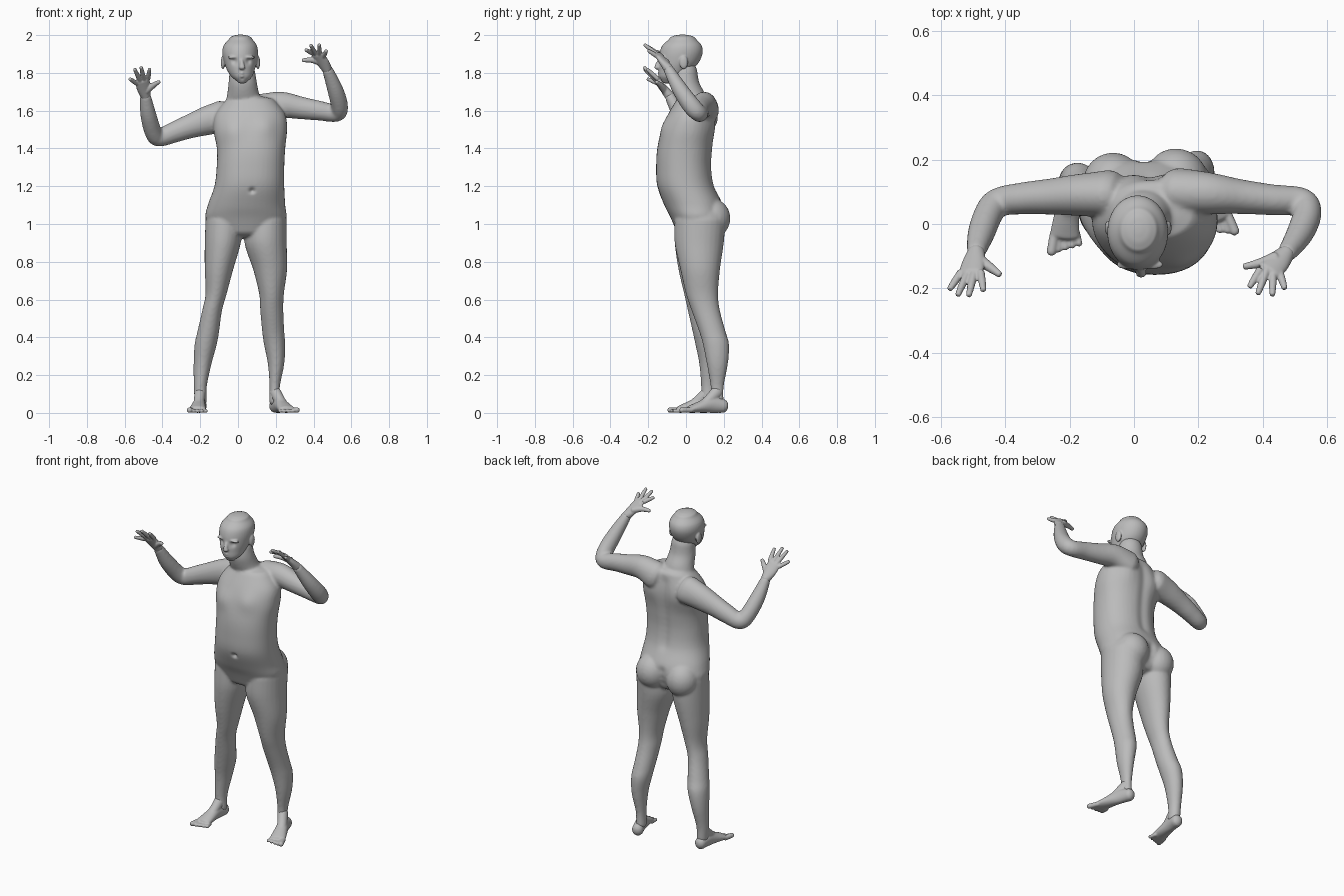
import bpy
import bmesh
from math import sin, cos, pi, exp
from mathutils import Vector, Matrix

cube = bpy.data.objects.get("Cube")
if cube:
    bpy.data.objects.remove(cube)

grey = bpy.data.materials.new("plain grey")
grey.use_nodes = True
COLOUR = (0.5, 0.5, 0.5, 1)
grey.diffuse_color = COLOUR
grey.node_tree.nodes["Principled BSDF"].inputs["Base Color"].default_value = COLOUR

X, Y, Z = Vector((1, 0, 0)), Vector((0, 1, 0)), Vector((0, 0, 1))


def smooth_path(stations, steps=5):
    """Catmull-Rom interpolation of positions and radii."""
    p = [Vector(s) for s in stations]
    p = [p[0]] + p + [p[-1]]
    out = []
    for a, b, c, d in zip(p, p[1:], p[2:], p[3:]):
        for k in range(steps):
            t = k / steps
            out.append(0.5 * (2 * b + (c - a) * t + (2 * a - 5 * b + 4 * c - d) * t * t
                              + (3 * b - a - 3 * c + d) * t ** 3))
    return out + [p[-1]]


def tube(bm, stations, side=X, level=False, cap=0.8, power=1.0, sides=28):
    """Loft oval sections (x, y, z, half width, half depth) with domed ends."""
    path = smooth_path(stations)
    spots = [Vector(s[:3]) for s in path]
    rings = []
    for i, s in enumerate(path):
        t = Z if level else (spots[min(i + 1, len(path) - 1)] - spots[max(i - 1, 0)]).normalized()
        if level and stations[0][2] > stations[-1][2]:
            t = -Z
        b = t.cross(side).normalized()
        a = b.cross(t)
        dome = cap * min(s[3], s[4])
        ring = (spots[i], a * s[3], b * s[4])
        ends = [(spots[i] + t * dome * sin(q), ring[1] * cos(q), ring[2] * cos(q)) for q in (0.5, 1.0, 1.4)]
        starts = [(spots[i] - t * dome * sin(q), ring[1] * cos(q), ring[2] * cos(q)) for q in (1.4, 1.0, 0.5)]
        rings += (starts if i == 0 else []) + [ring] + (ends if i == len(path) - 1 else [])

    def bend(v):
        return (1 if v > 0 else -1) * abs(v) ** power

    loops = [[bm.verts.new(c + a * bend(cos(2 * pi * k / sides)) + b * bend(sin(2 * pi * k / sides)))
              for k in range(sides)] for c, a, b in rings]
    faces = [bm.faces.new((p[k], p[(k + 1) % sides], q[(k + 1) % sides], q[k]))
             for p, q in zip(loops, loops[1:]) for k in range(sides)]
    faces += [bm.faces.new(loops[0][::-1]), bm.faces.new(loops[-1])]
    bmesh.ops.recalc_face_normals(bm, faces=faces)


def extents(bm, rows, **kw):
    """Upright loft from rows of (left x, right x, front y, back y, height)."""
    tube(bm, [((a + b) / 2, (c + d) / 2, z, (b - a) / 2, (d - c) / 2) for a, b, c, d, z in rows],
         level=True, **kw)


def bulge(bm, centre, size):
    bmesh.ops.create_uvsphere(bm, u_segments=24, v_segments=16, radius=1,
                              matrix=Matrix.LocRotScale(Vector(centre), None, Vector(size)))


def finish(name, bm, voxel, relax, sculpt=()):
    """Fuse the overlapping forms into one skin, relax it and press in details."""
    mesh = bpy.data.meshes.new(name)
    bm.to_mesh(mesh)
    bm.free()
    obj = bpy.data.objects.new(name, mesh)
    bpy.context.collection.objects.link(obj)
    fuse = obj.modifiers.new("fuse", 'REMESH')
    fuse.mode = 'VOXEL'
    fuse.voxel_size = voxel
    soft = obj.modifiers.new("relax", 'SMOOTH')
    soft.factor, soft.iterations = 0.5, relax
    graph = bpy.context.evaluated_depsgraph_get()
    skin = bpy.data.meshes.new_from_object(obj.evaluated_get(graph))
    obj.modifiers.clear()
    obj.data = skin
    skin.name = name
    for centre, radius, push in sculpt:
        centre = Vector(centre)
        for v in skin.vertices:
            d = (v.co - centre).length / radius
            if d < 3:
                v.co += Y * push * exp(-d * d)
    skin.materials.clear()
    skin.materials.append(grey)
    skin.shade_smooth()


# torso and neck
body = bmesh.new()
extents(body, [(-.13, .21, -.05, .17, .96), (-.172, .255, -.08, .2, 1.03), (-.16, .25, -.115, .195, 1.1),
               (-.125, .245, -.152, .15, 1.2), (-.113, .245, -.158, .135, 1.3), (-.112, .25, -.152, .14, 1.4),
               (-.13, .26, -.128, .15, 1.5), (-.12, .25, -.095, .148, 1.58), (-.07, .2, -.055, .135, 1.65)],
        cap=0.3, power=0.9, sides=40)
extents(body, [(-.07, .14, -.03, .12, 1.62), (-.057, .112, -.06, .1, 1.69), (-.05, .1, -.075, .07, 1.75),
               (-.045, .09, -.07, .06, 1.81)])
# buttocks
bulge(body, (-.065, .125, 1.02), (.095, .097, .105))
bulge(body, (.13, .135, 1.03), (.1, .1, .105))
# legs
extents(body, [(-.172, .03, -.06, .19, 1.02), (-.176, .015, -.06, .185, .9), (-.176, -.025, -.04, .165, .76),
               (-.172, -.06, -.01, .145, .63), (-.19, -.085, .01, .145, .54), (-.215, -.1, .035, .17, .43),
               (-.23, -.113, .05, .19, .36), (-.235, -.14, .07, .185, .26), (-.234, -.165, .08, .16, .14),
               (-.23, -.165, .08, .155, .06)])
extents(body, [(.05, .258, -.06, .21, 1.02), (.035, .258, -.06, .2, .9), (.08, .26, -.03, .18, .76),
               (.112, .243, 0, .17, .63), (.118, .24, .03, .18, .54), (.128, .245, .07, .21, .43),
               (.138, .25, .09, .228, .36), (.158, .245, .11, .222, .26), (.167, .222, .13, .2, .14),
               (.165, .22, .13, .2, .06)])
# arms
tube(body, [(.13, .1, 1.61, .08, .07), (.23, .095, 1.63, .07, .065), (.33, .085, 1.615, .06, .054),
            (.43, .075, 1.6, .052, .048), (.52, .068, 1.587, .046, .045), (.537, .03, 1.625, .048, .045),
            (.515, -.03, 1.71, .042, .042), (.475, -.09, 1.815, .028, .03)], side=Z)
tube(body, [(-.08, .09, 1.57, .085, .07), (-.17, .09, 1.545, .076, .065), (-.26, .085, 1.515, .063, .056),
            (-.34, .08, 1.485, .055, .05), (-.42, .068, 1.457, .047, .045), (-.45, .035, 1.49, .047, .045),
            (-.475, -.03, 1.58, .042, .042), (-.49, -.085, 1.675, .028, .03)], side=Z)
# navel, breast muscles, spine and seat grooves
marks = [((.075, -.15, 1.175), .014, .02), ((-.03, -.12, 1.5), .06, -.012), ((.15, -.12, 1.52), .06, -.012),
         ((-.05, .15, 1.53), .07, .012), ((.16, .15, 1.54), .07, .012)]
marks += [((.05, .14, 1.2 + .04 * i), .03, -.007) for i in range(11)]
marks += [((.033, .2, .95 + .04 * i), .025, -.01) for i in range(4)]
finish("body", body, .008, 6, marks)

# head, nose, brow, ears
head = bmesh.new()
extents(head, [(-.005, .05, -.128, -.07, 1.755), (-.035, .075, -.142, -.02, 1.78), (-.058, .088, -.145, .03, 1.815),
               (-.073, .1, -.144, .068, 1.855), (-.083, .106, -.14, .088, 1.905), (-.076, .1, -.125, .083, 1.945),
               (-.05, .078, -.092, .056, 1.976)], cap=0.42, sides=40)
tube(head, [(.018, -.136, 1.87, .01, .01), (.021, -.15, 1.845, .012, .012), (.022, -.153, 1.828, .018, .014)])
bulge(head, (-.02, -.126, 1.882), (.035, .016, .009))
bulge(head, (.057, -.126, 1.882), (.035, .016, .009))
for ear_x in (-.08, .106):
    bulge(head, (ear_x, -.012, 1.855), (.011, .023, .036))
finish("head", head, .005, 4,
       [((-.018, -.135, 1.862), .016, .011), ((.058, -.135, 1.862), .016, .011),
        ((.022, -.145, 1.797), .008, -.006), ((.022, -.145, 1.781), .008, -.006),
        ((.022, -.145, 1.789), .004, .004), ((.022, -.14, 1.768), .008, .004)])


def hand(name, wrist, index, little, tips, thumb):
    bm = bmesh.new()
    wrist, index, little = Vector(wrist), Vector(index), Vector(little)
    across = (index - little).normalized()
    knuckles = (index + little) / 2
    tube(bm, [(*wrist, .027, .026), (*wrist.lerp(knuckles, .5), .037, .02), (*knuckles, .039, .015)],
         side=across)
    for i, tip in enumerate(tips):
        base, tip = index.lerp(little, i / 3), Vector(tip)
        tube(bm, [(*base, .0125, .0125), (*base.lerp(tip, .55), .0118, .0118), (*tip, .009, .009)],
             side=across, cap=0.4, sides=12)
    tube(bm, [(*p, r, r) for p, r in zip(thumb, (.02, .015, .01))], side=Z, cap=0.5, sides=14)
    finish(name, bm, .004, 2)


hand("left_hand", (.472, -.092, 1.82), (.392, -.142, 1.905), (.452, -.148, 1.885),
     [(.359, -.195, 1.922), (.385, -.216, 1.947), (.43, -.22, 1.95), (.468, -.2, 1.918)],
     [(.44, -.105, 1.855), (.39, -.122, 1.868), (.343, -.132, 1.866)])
hand("right_hand", (-.49, -.088, 1.68), (-.476, -.15, 1.768), (-.537, -.15, 1.745),
     [(-.468, -.206, 1.82), (-.513, -.222, 1.83), (-.547, -.22, 1.82), (-.573, -.203, 1.768)],
     [(-.485, -.11, 1.705), (-.447, -.135, 1.735), (-.417, -.157, 1.753)])


def foot(name, heel, toe, inner, ankle):
    """Sole from heel to ball, instep up to the ankle, and five toes."""
    bm = bmesh.new()
    heel, toe = Vector(heel), Vector(toe)
    ahead = (toe - heel).normalized()
    across = Z.cross(ahead) * inner
    sole = [(.12, .036, .033, .036), (.35, .042, .033, .042), (.58, .03, .04, .03), (.76, .019, .046, .019)]
    tube(bm, [(*(heel.lerp(toe, f) + Z * z), a, b) for f, z, a, b in sole], side=across)
    tube(bm, [(*ankle, .03, .035), (*(heel.lerp(toe, .45) + Z * .055), .028, .026),
              (*(heel.lerp(toe, .68) + Z * .025), .03, .018)], side=across)
    for i in range(5):
        r = .015 if i == 0 else .0105
        base = heel.lerp(toe, .77 - .015 * i) + across * (.032 - .017 * i) + Z * r
        tip = heel.lerp(toe, .965 - .03 * i) + across * (.036 - .021 * i) + Z * r
        tube(bm, [(*base, r, r), (*tip, r, r)], side=across, sides=12)
    finish(name, bm, .005, 2)


foot("right_foot", (-.195, .175, 0), (-.222, -.1, 0), -1, (-.2, .12, .11))
foot("left_foot", (.185, .23, 0), (.283, -.045, 0), 1, (.195, .165, .11))
